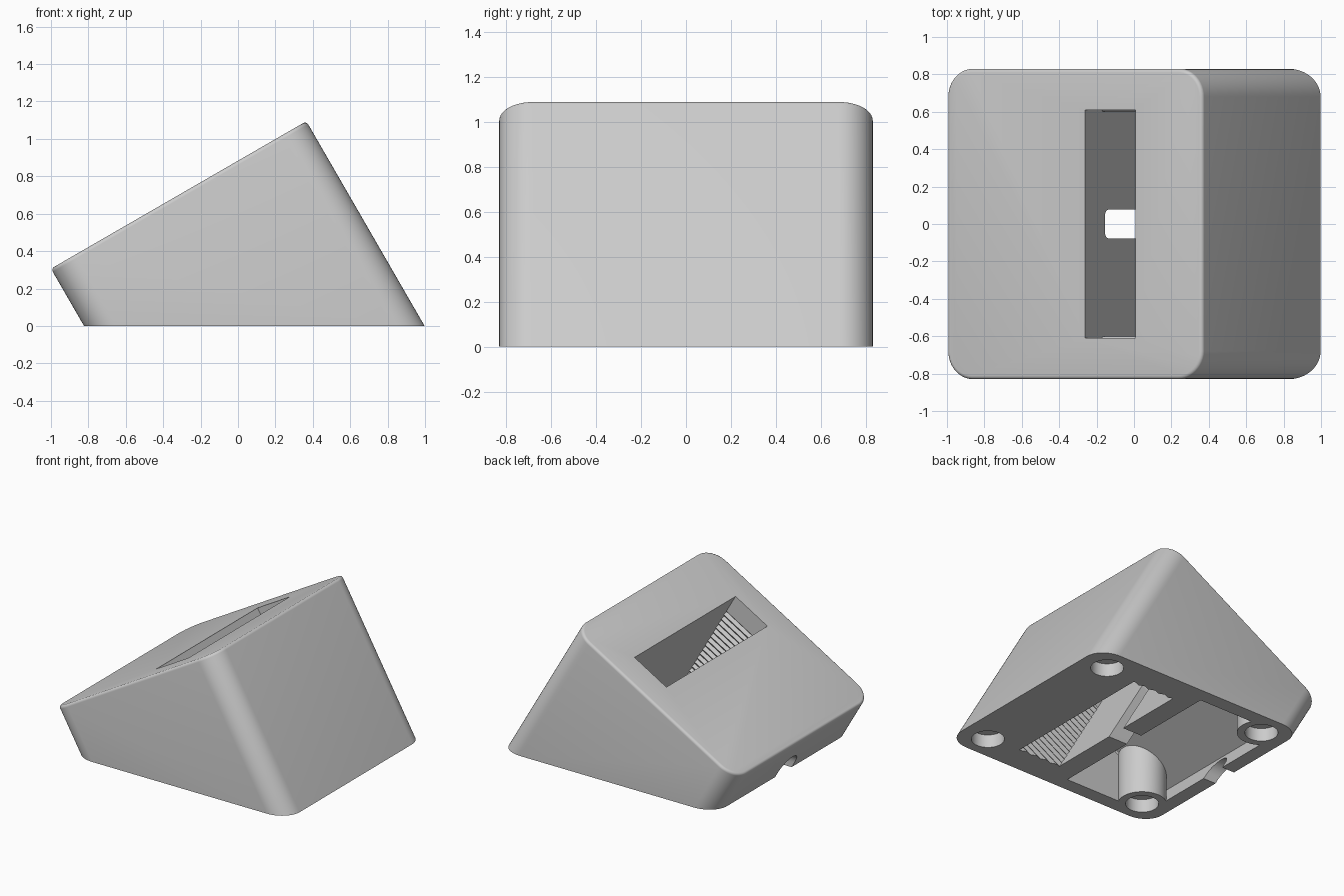
import bpy, bmesh, math
from mathutils import Matrix

cube = bpy.data.objects.get("Cube")
if cube:
    bpy.data.objects.remove(cube, do_unlink=True)

TILT = Matrix.Rotation(math.radians(-30), 4, 'Y')   # local x runs up the sloping top
LEVEL = Matrix.Identity(4)
TOP, LOW, HIGH, HALF = 0.765, -0.713, 0.864, 0.83   # body limits in the tilted frame

grey = bpy.data.materials.new("light grey plastic")
grey.use_nodes = True
grey.diffuse_color = (0.6, 0.6, 0.6, 1)
grey.node_tree.nodes["Principled BSDF"].inputs["Base Color"].default_value = grey.diffuse_color


def make(name, bm, frame):
    bmesh.ops.recalc_face_normals(bm, faces=bm.faces)
    bm.transform(frame)
    mesh = bpy.data.meshes.new(name)
    bm.to_mesh(mesh)
    bm.free()
    mesh.materials.append(grey)
    obj = bpy.data.objects.new(name, mesh)
    bpy.context.collection.objects.link(obj)
    return obj


def extrude_profile(name, points, start, end, frame):
    """Sweep a (y, z) outline along x."""
    bm = bmesh.new()
    face = bm.faces.new([bm.verts.new((start, y, z)) for y, z in points])
    out = bmesh.ops.extrude_face_region(bm, geom=[face])
    new = [v for v in out["geom"] if isinstance(v, bmesh.types.BMVert)]
    bmesh.ops.translate(bm, vec=(end - start, 0, 0), verts=new)
    return make(name, bm, frame)


def cylinder(name, x, y, radius, bottom, top):
    bm = bmesh.new()
    bmesh.ops.create_cone(bm, cap_ends=True, segments=40, radius1=radius, radius2=radius,
                          depth=top - bottom)
    return make(name, bm, Matrix.Translation((x, y, (bottom + top) / 2)))


def arch(half, top, radius, bottom, steps=8):
    """Upright slot outline with rounded upper corners."""
    right = [(half - radius + radius * math.cos(a), top - radius + radius * math.sin(a))
             for a in (math.pi / 2 * i / steps for i in range(steps + 1))]
    left = [(-y, z) for y, z in reversed(right)]
    if abs(half - radius) < 1e-6:
        left = left[1:]
    return [(half, bottom)] + right + left + [(-half, bottom)]


def combine(target, tool, operation):
    mod = target.modifiers.new(tool.name, 'BOOLEAN')
    mod.operation = operation
    mod.solver = 'EXACT'
    mod.object = tool
    bpy.ops.object.select_all(action='DESELECT')
    bpy.context.view_layer.objects.active = target
    target.select_set(True)
    bpy.ops.object.modifier_apply(modifier=mod.name)
    bpy.data.objects.remove(tool, do_unlink=True)


# Body: tilted block with rounded corners and a softened top rim
bm = bmesh.new()
bmesh.ops.create_cube(bm, size=1)
bmesh.ops.scale(bm, vec=(HIGH - LOW, 2 * HALF, TOP + 0.7), verts=bm.verts)
bmesh.ops.translate(bm, vec=((HIGH + LOW) / 2, 0, (TOP - 0.7) / 2), verts=bm.verts)
uprights = [e for e in bm.edges if abs(e.verts[0].co.z - e.verts[1].co.z) > 0.1]
bmesh.ops.bevel(bm, geom=uprights, offset=0.15, segments=12, profile=0.5, affect='EDGES')
rim = [e for e in bm.edges if all(v.co.z > TOP - 0.001 for v in e.verts)]
bmesh.ops.bevel(bm, geom=rim, offset=0.02, segments=4, profile=0.5, affect='EDGES')
body = make("dock_body", bm, TILT)

# Underside cavity, with round posts left standing in its two low corners
combine(body, extrude_profile("cavity", arch(0.72, 0.56, 0.01, -1, 1), -0.62, 0, TILT), 'DIFFERENCE')
for side in (-1, 1):
    combine(body, cylinder("post", -0.615, side * 0.645, 0.17, -0.1, 0.4), 'UNION')

# Device slot through the body, its end walls lined with small ribs
PITCH = 0.045
ribs = [(0.61, 1.0), (0.61, 0.61)]
for i in range(20):
    z = 0.6 - i * PITCH
    ribs += [(0.62, z), (0.602, z - PITCH / 2)]
ribs += [(0.61, -0.32), (0.61, -1)]
outline = ribs + [(-y, z) for y, z in reversed(ribs)]
combine(body, extrude_profile("slot", outline, 0.14, 0.451, TILT), 'DIFFERENCE')

# Cable passage between slot and cavity
combine(body, extrude_profile("cable_passage", arch(0.077, 0.555, 0.04, -1), -0.1, 0.3, TILT),
        'DIFFERENCE')

# Flat base
combine(body, extrude_profile("base_cut", [(-2, 0), (2, 0), (2, -2), (-2, -2)], -2, 2, LEVEL),
        'DIFFERENCE')

# Cable exit in the low wall
combine(body, extrude_profile("cable_exit", arch(0.1, 0.14, 0.1, -0.1), -1.2, -0.6, LEVEL),
        'DIFFERENCE')

# Round foot recesses in the four corners
for x in (-0.615, 0.785):
    for side in (-1, 1):
        combine(body, cylinder("foot_recess", x, side * 0.645, 0.115, -0.1, 0.1), 'DIFFERENCE')

bpy.ops.object.select_all(action='DESELECT')
body.select_set(True)
bpy.context.view_layer.objects.active = body
bpy.ops.object.shade_smooth_by_angle(angle=math.radians(30))
